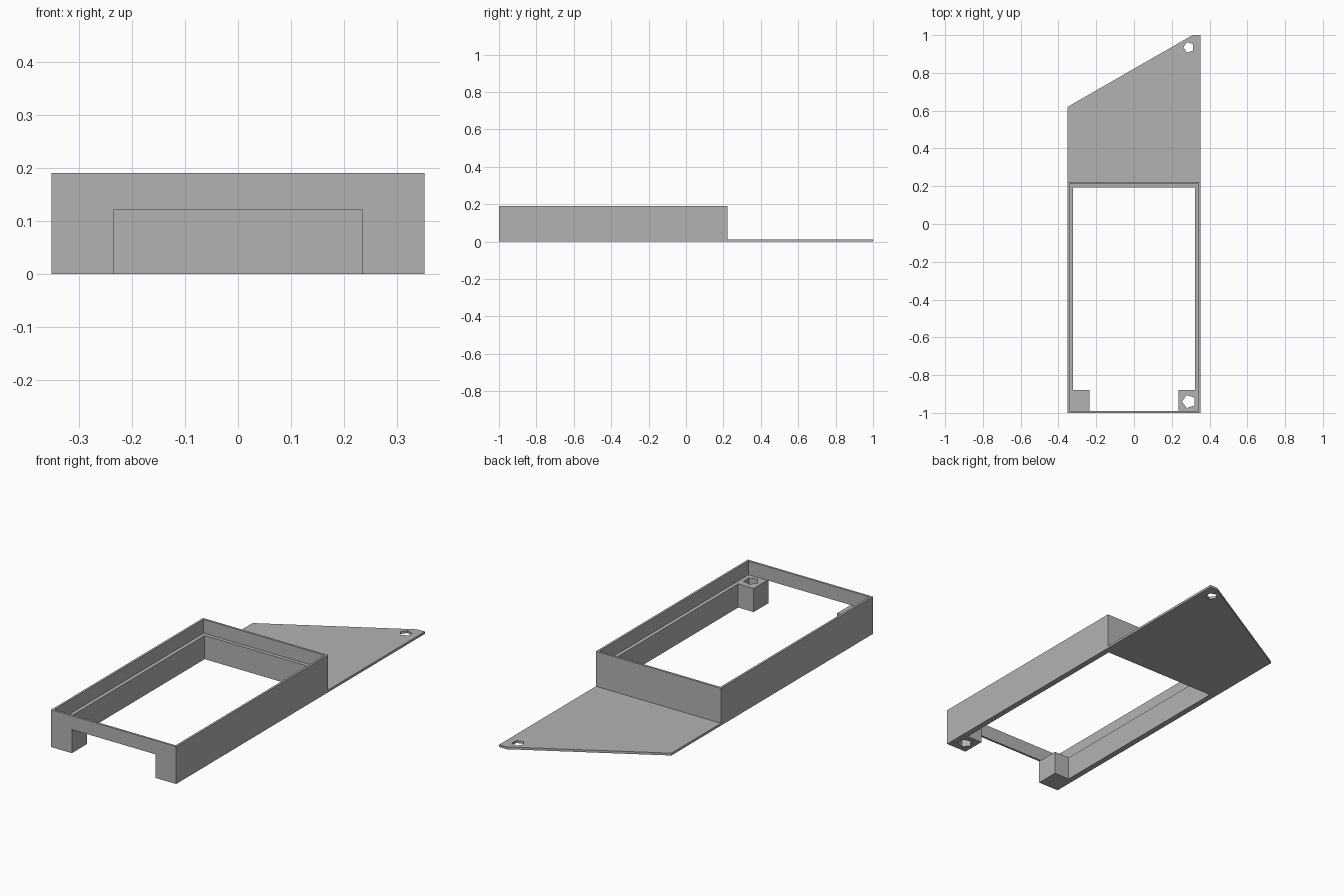
import bpy
import bmesh
from math import cos, sin, pi

if "Cube" in bpy.data.objects:
    bpy.data.objects.remove(bpy.data.objects["Cube"], do_unlink=True)

# Overall sizes
HALF_W, FRONT, BACK, TOP = 0.352, -1.0, 0.222, 0.19
RIM, WALL, LEDGE = 0.011, 0.03, 0.12
POST_X, POST_Y = 0.235, -0.88
PLATE_T = 0.012

grey = bpy.data.materials.new("plain grey")
grey.use_nodes = True
colour = (0.45, 0.45, 0.45, 1)
grey.diffuse_color = colour
grey.node_tree.nodes["Principled BSDF"].inputs["Base Color"].default_value = colour


def prism(name, outline, z0, z1):
    """Extrude a counter-clockwise plan outline from z0 to z1."""
    bm = bmesh.new()
    face = bm.faces.new([bm.verts.new((x, y, z0)) for x, y in outline])
    made = bmesh.ops.extrude_face_region(bm, geom=[face], use_keep_orig=True)
    for v in made["geom"]:
        if isinstance(v, bmesh.types.BMVert):
            v.co.z = z1
    bmesh.ops.recalc_face_normals(bm, faces=bm.faces)
    mesh = bpy.data.meshes.new(name)
    bm.to_mesh(mesh)
    bm.free()
    mesh.materials.append(grey)
    obj = bpy.data.objects.new(name, mesh)
    bpy.context.collection.objects.link(obj)
    return obj


def rect(half, y0, y1):
    return [(-half, y0), (half, y0), (half, y1), (-half, y1)]


def pentagon(x, y, r):
    return [(x - r * cos(2 * pi * i / 5), y - r * sin(2 * pi * i / 5)) for i in range(5)]


def cut(obj, outline, z0, z1):
    """Remove a prism from the object, then delete the cutter."""
    cutter = prism("cutter", outline, z0, z1)
    cutter.hide_render = True
    mod = obj.modifiers.new("cut", "BOOLEAN")
    mod.operation, mod.solver, mod.object = "DIFFERENCE", "EXACT", cutter
    bpy.context.view_layer.objects.active = obj
    bpy.ops.object.modifier_apply(modifier=mod.name)
    bpy.data.objects.remove(cutter, do_unlink=True)


# Frame: thin rim above a wider ledge, with an open front between two posts
frame = prism("frame", rect(HALF_W, FRONT, BACK), 0, TOP)
cut(frame, rect(HALF_W - RIM, FRONT + RIM, BACK - RIM), LEDGE, TOP + 1)
inner = HALF_W - WALL
opening = [(-POST_X, FRONT - 1), (POST_X, FRONT - 1), (POST_X, POST_Y), (inner, POST_Y),
           (inner, BACK - WALL), (-inner, BACK - WALL), (-inner, POST_Y), (-POST_X, POST_Y)]
cut(frame, opening, -1, LEDGE)

# Screw hole through one front post
cut(frame, pentagon(0.29, -0.94, 0.036), -1, LEDGE + 0.05)

# Slanted mounting plate behind the frame, with its own hole
plate = prism("mounting_plate",
              [(-HALF_W, BACK), (HALF_W, BACK), (HALF_W, 1), (0.31, 1), (-HALF_W, 0.62)],
              0, PLATE_T)
cut(plate, pentagon(0.29, 0.935, 0.029), -1, 1)
